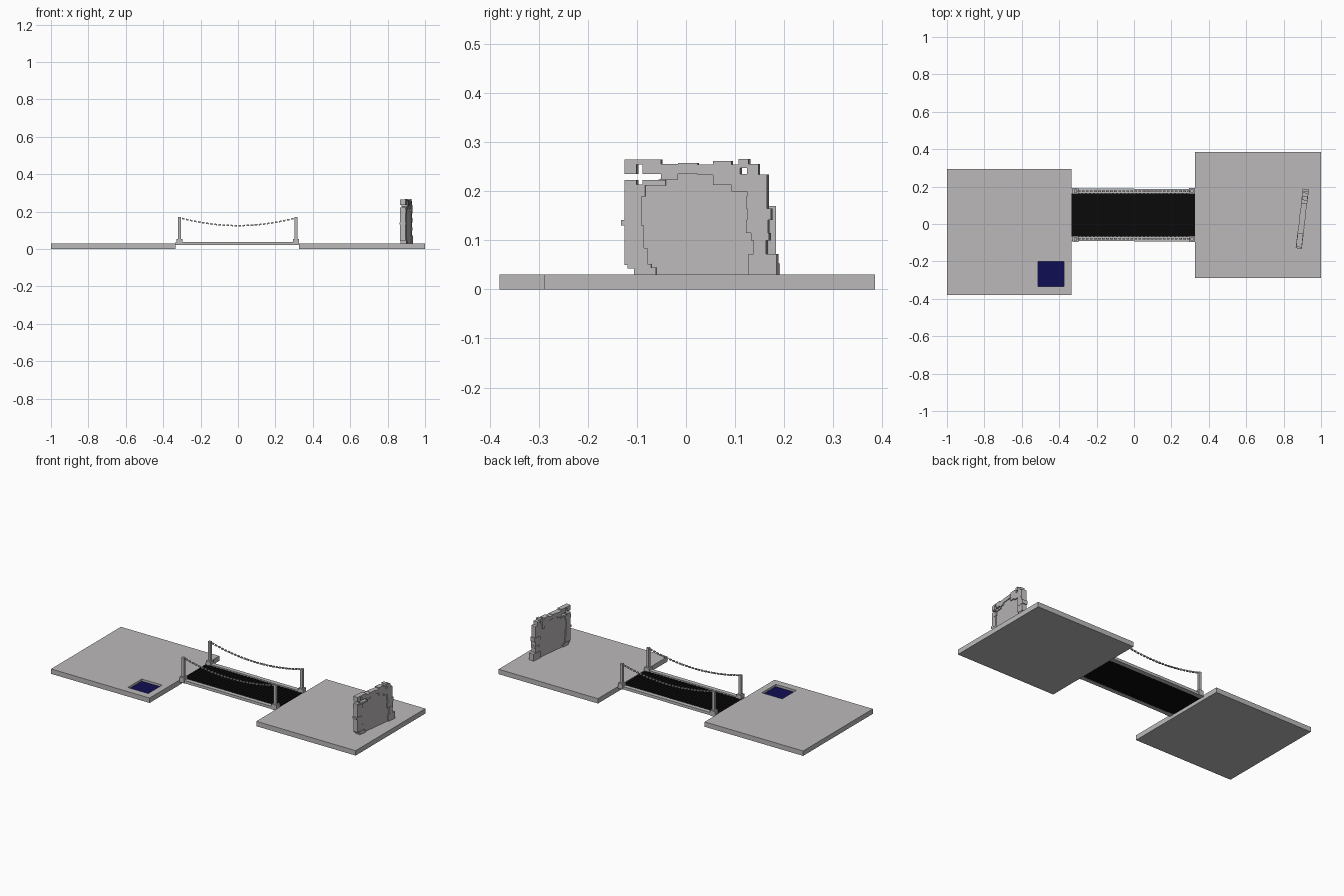
import bpy, bmesh, math
from mathutils import Matrix, Vector

if "Cube" in bpy.data.objects:
    bpy.data.objects.remove(bpy.data.objects["Cube"])


def material(name, rgb):
    m = bpy.data.materials.new(name)
    m.diffuse_color = (*rgb, 1)
    m.use_nodes = True
    m.node_tree.nodes["Principled BSDF"].inputs["Base Color"].default_value = m.diffuse_color
    return m


STONE = material("pale stone grey", (0.5, 0.485, 0.485))
BLACK = material("deck black", (0.003, 0.003, 0.003))
BLUE = material("deep water blue", (0.005, 0.004, 0.085))


def add_box(bm, x0, x1, y0, y1, z0, z1, rot=None):
    size = Matrix.Diagonal((x1 - x0, y1 - y0, z1 - z0, 1))
    mid = Matrix.Translation(((x0 + x1) / 2, (y0 + y1) / 2, (z0 + z1) / 2))
    bmesh.ops.create_cube(bm, size=1, matrix=mid @ (rot or Matrix()) @ size)


def finish(name, bm, mat):
    me = bpy.data.meshes.new(name)
    bm.to_mesh(me)
    bm.free()
    me.materials.append(mat)
    ob = bpy.data.objects.new(name, me)
    bpy.context.collection.objects.link(ob)
    return ob


def boxes(name, rows, mat):
    bm = bmesh.new()
    for r in rows:
        add_box(bm, *r)
    return finish(name, bm, mat)


# Two offset platforms, the left one with a square pool recess
left = boxes("left_platform", [(-1, -0.333, -0.38, 0.295, 0, 0.03)], STONE)
boxes("right_platform", [(0.327, 1, -0.29, 0.385, 0, 0.03)], STONE)
PX0, PX1, PY0, PY1 = -0.512, -0.374, -0.335, -0.2
cutter = boxes("pool_cutter", [(PX0, PX1, PY0, PY1, 0.008, 0.06)], STONE)
cutter.hide_render = True
cutter.hide_set(True)
cut = left.modifiers.new("pool recess", 'BOOLEAN')
cut.operation = 'DIFFERENCE'
cut.solver = 'EXACT'
cut.object = cutter

# Pool water: fine ripples over a small grid
bm = bmesh.new()
N = 24
verts = [[bm.verts.new((PX0 + (PX1 - PX0) * i / N, PY0 + (PY1 - PY0) * j / N,
                        0.016 + 0.002 * (-1) ** (i + j)))
          for j in range(N + 1)] for i in range(N + 1)]
for i in range(N):
    for j in range(N):
        bm.faces.new((verts[i][j], verts[i + 1][j], verts[i + 1][j + 1], verts[i][j + 1]))
finish("pool_water", bm, BLUE)

# Bridge deck: close-set black slats, every second one a little lower
slats = 64
step = 0.66 / slats
boxes("bridge_deck", [(-0.333 + i * step, -0.333 + (i + 1) * step, -0.066, 0.163,
                       0.021, 0.03 - 0.002 * (i % 2)) for i in range(slats)], BLACK)

# Bridge sides: kerb beams, posts with footings, sagging chains
for side, yc in (("front", -0.079), ("back", 0.176)):
    boxes(side + "_kerb", [(-0.333, 0, yc - 0.013, yc + 0.013, 0.02, 0.037),
                           (0, 0.327, yc - 0.014, yc + 0.012, 0.02, 0.037)], STONE)
    posts = []
    for x in (-0.314, 0.311):
        posts.append((x - 0.016, x + 0.016, yc - 0.016, yc + 0.016, 0.02, 0.053))
        posts.append((x - 0.008, x + 0.008, yc - 0.008, yc + 0.008, 0.05, 0.17))
    boxes(side + "_posts", posts, STONE)
    bm = bmesh.new()
    links = 28
    for i in range(links):
        x = -0.304 + 0.606 * (i + 0.5) / links
        z = 0.125 + 0.04 * (x / 0.305) ** 2
        tilt = Matrix.Rotation(-math.atan(0.08 * x / 0.305 ** 2), 4, 'Y')
        add_box(bm, x - 0.007, x + 0.007, yc - 0.004, yc + 0.004, z - 0.004, z + 0.004, tilt)
    finish(side + "_chain", bm, STONE)

# Ruined gateway: stones as (y0, y1, z0, z1), set slightly turned
left_stones = [(-.105, -.06, .03, .045), (-.125, -.078, .05, .085), (-.118, -.07, .043, .052),
               (-.125, -.085, .085, .13), (-.132, -.09, .13, .142), (-.125, -.09, .142, .19),
               (-.125, -.082, .19, .214), (-.125, -.1, .214, .223), (-.088, -.04, .212, .223),
               (-.125, -.1, .235, .265), (-.1, -.088, .255, .265), (-.088, -.05, .235, .265)]
top_stones = [(-.05, -.015, .224, .256), (-.015, .025, .235, .258),
              (.025, .057, .233, .255), (.057, .095, .213, .262)]
right_stones = [(.095, .113, .2, .255), (.113, .127, .2, .235), (.11, .13, .248, .266),
                (.127, .15, .19, .256), (.15, .168, .19, .234), (.125, .168, .165, .19),
                (.127, .176, .142, .165), (.125, .17, .115, .142), (.135, .172, .1, .115),
                (.14, .166, .072, .1), (.13, .188, .03, .072)]
turn = Matrix.Translation((0.9, 0.03, 0)) @ Matrix.Rotation(math.radians(-6.8), 4, 'Z')
stones = []
for k, (y0, y1, z0, z1) in enumerate(left_stones + top_stones + right_stones):
    t = 0.0165 - 0.0015 * (k % 2)
    stones.append((-t, t, y0 - 0.03, y1 - 0.03, z0, z1))
boxes("gateway_stones", stones, STONE).matrix_world = turn

# Solid panel filling the gateway
outline = [(-.07, .03), (-.1, .09), (-.1, .19), (-.08, .213), (-.03, .235),
           (.07, .238), (.125, .21), (.145, .19), (.145, .03)]
bm = bmesh.new()
face = bm.faces.new([bm.verts.new((-0.01, y - 0.03, z)) for y, z in outline])
ext = bmesh.ops.extrude_face_region(bm, geom=[face])
bmesh.ops.translate(bm, vec=Vector((0.02, 0, 0)),
                    verts=[v for v in ext["geom"] if isinstance(v, bmesh.types.BMVert)])
bmesh.ops.recalc_face_normals(bm, faces=bm.faces)
finish("gateway_panel", bm, STONE).matrix_world = turn
